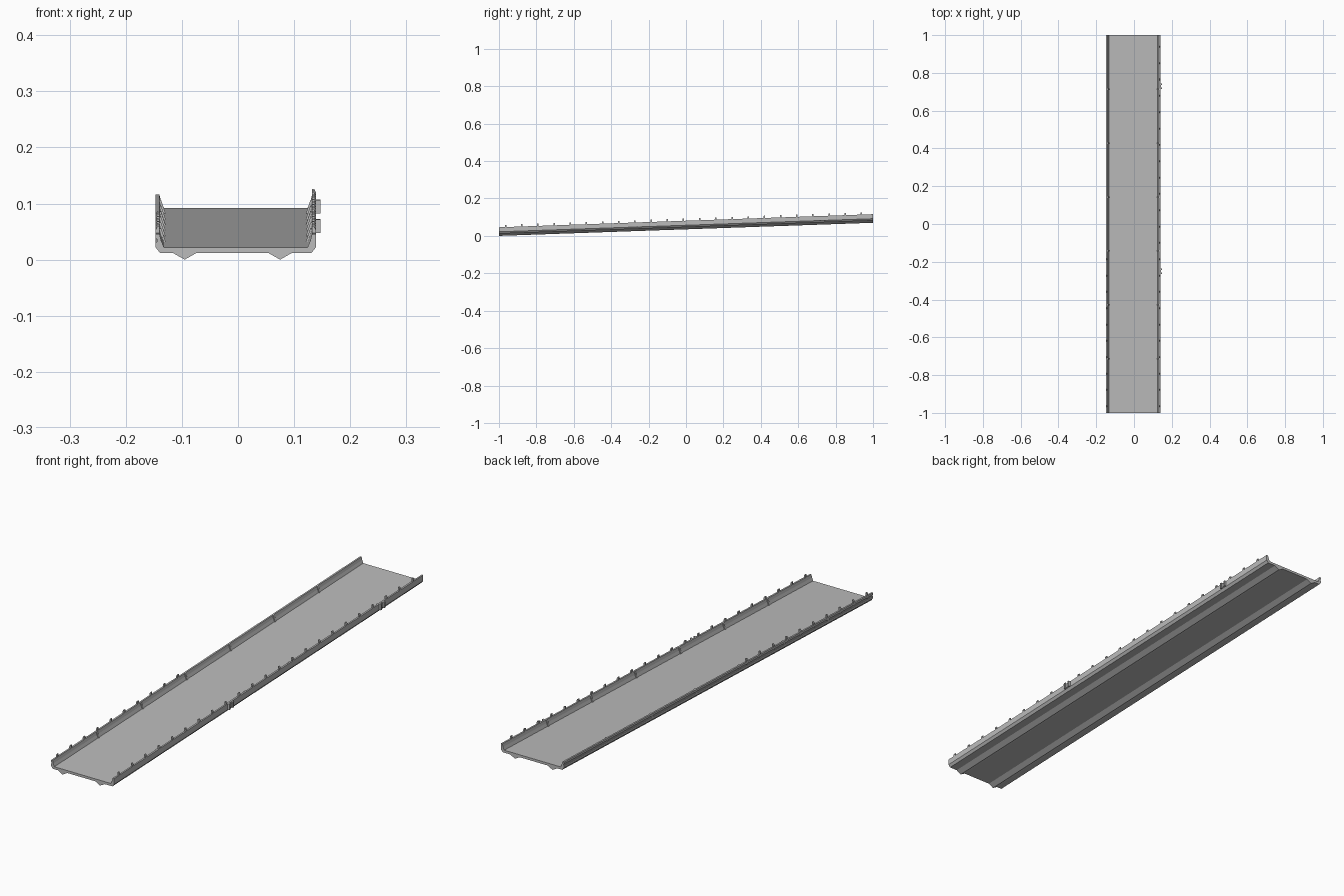
import bpy

cube = bpy.data.objects.get("Cube")
if cube:
    bpy.data.objects.remove(cube)

# Heights at the low end, and distances from the centre line of the roadway
CENTRE = -0.004
UNDERSIDE, DECK_TOP, WALL_TOP, POST_TOP = 0.012, 0.022, 0.046, 0.058
INNER, LIP, OUTER = 0.128, 0.136, 0.143
BEVEL = 0.008
GROOVE = 0.003
RISE = 0.035
MIDDLE = (DECK_TOP + WALL_TOP) / 2
LEFT, RIGHT = 1, -1


def make_material(name, level):
    colour = (level, level, level, 1)
    material = bpy.data.materials.new(name)
    material.use_nodes = True
    material.diffuse_color = colour
    shader = material.node_tree.nodes["Principled BSDF"]
    shader.inputs["Base Color"].default_value = colour
    return material


concrete = make_material("concrete grey", 0.5)


def extrude(name, profile, spans, side=LEFT, centre=CENTRE):
    """Sweep an outline up the slope over each span, mirrored for the right side."""
    vertices, faces = [], []
    count = len(profile)
    for span in spans:
        start = len(vertices)
        for y in span:
            lift = (y + 1) * RISE
            vertices += [(centre + side * x, y, z + lift) for x, z in profile]
        front = list(range(start, start + count))
        back = [index + count for index in front]
        faces += [front, back[::-1]]
        for a, b, c, d in zip(front, front[1:] + front[:1], back, back[1:] + back[:1]):
            faces.append([b, a, c, d])
    if side == RIGHT:
        faces = [face[::-1] for face in faces]
    mesh = bpy.data.meshes.new(name)
    mesh.from_pydata(vertices, [], faces)
    mesh.materials.append(concrete)
    part = bpy.data.objects.new(name, mesh)
    bpy.context.collection.objects.link(part)


def rectangle(inside, outside, bottom, top):
    return [(inside, bottom), (outside, bottom), (outside, top), (inside, top)]


def around(positions, width):
    return [(y - width / 2, y + width / 2) for y in positions]


whole_length = [(-1, 1)]

# Roadway slab
extrude("deck", rectangle(-INNER, INNER, UNDERSIDE, DECK_TOP), whole_length)

# Keels under the slab
keel_top = (UNDERSIDE + DECK_TOP) / 2
keel = [(-0.03, keel_top), (0, 0), (0.03, keel_top)]
extrude("left_keel", keel, whole_length, centre=0.075)
extrude("right_keel", keel, whole_length, centre=-0.095)

# Side walls: bevelled foot, sloping inner face, groove on the right outer face
foot = [(INNER, UNDERSIDE), (OUTER - BEVEL, UNDERSIDE), (OUTER, DECK_TOP)]
head = [(OUTER, WALL_TOP), (LIP, WALL_TOP), (LIP - GROOVE, MIDDLE), (INNER, DECK_TOP)]
groove = [
    (OUTER, MIDDLE - GROOVE),
    (OUTER - GROOVE, MIDDLE - GROOVE),
    (OUTER - GROOVE, MIDDLE + GROOVE),
    (OUTER, MIDDLE + GROOVE),
]
extrude("left_wall", foot + head, whole_length, LEFT)
extrude("right_wall", foot + groove + head, whole_length, RIGHT)

# Ribs over the joints between wall segments
segments = 7
joints = around([2 * i / segments - 1 for i in range(1, segments)], BEVEL)
rib = [
    (INNER - GROOVE, DECK_TOP),
    (INNER + GROOVE, DECK_TOP),
    (LIP + GROOVE, WALL_TOP),
    (LIP - GROOVE, WALL_TOP),
]
extrude("left_inner_ribs", rib, joints, LEFT)
extrude("right_inner_ribs", rib, joints, RIGHT)
joint_cover = rectangle(OUTER - GROOVE, OUTER, DECK_TOP, WALL_TOP)
extrude("right_joint_covers", joint_cover, joints, RIGHT)

# Posts on the walls: full length on the left, lower half on the right
post_rows = [0.0865 * i - 0.965 for i in range(23)]
post = [
    (LIP, MIDDLE),
    (OUTER, MIDDLE),
    (OUTER, (WALL_TOP + POST_TOP) / 2),
    (OUTER - GROOVE, POST_TOP),
    (LIP, POST_TOP),
]
extrude("left_posts", post, around(post_rows, BEVEL), LEFT)
lower_rows = [y for y in post_rows if y < -0.1]
extrude("right_posts", post, around(lower_rows, BEVEL), RIGHT)

# Paired brackets and their backing plates outside the left wall
bracket_rows = (-0.25, 0.73)
bars = [y + offset for y in bracket_rows for offset in (-0.011, 0.011)]
bracket = rectangle(LIP, OUTER + BEVEL, DECK_TOP, WALL_TOP)
plate = rectangle(LIP, OUTER + GROOVE, DECK_TOP + GROOVE, WALL_TOP - GROOVE)
extrude("left_brackets", bracket, around(bars, BEVEL))
extrude("left_bracket_plates", plate, around(bracket_rows, 0.02))
